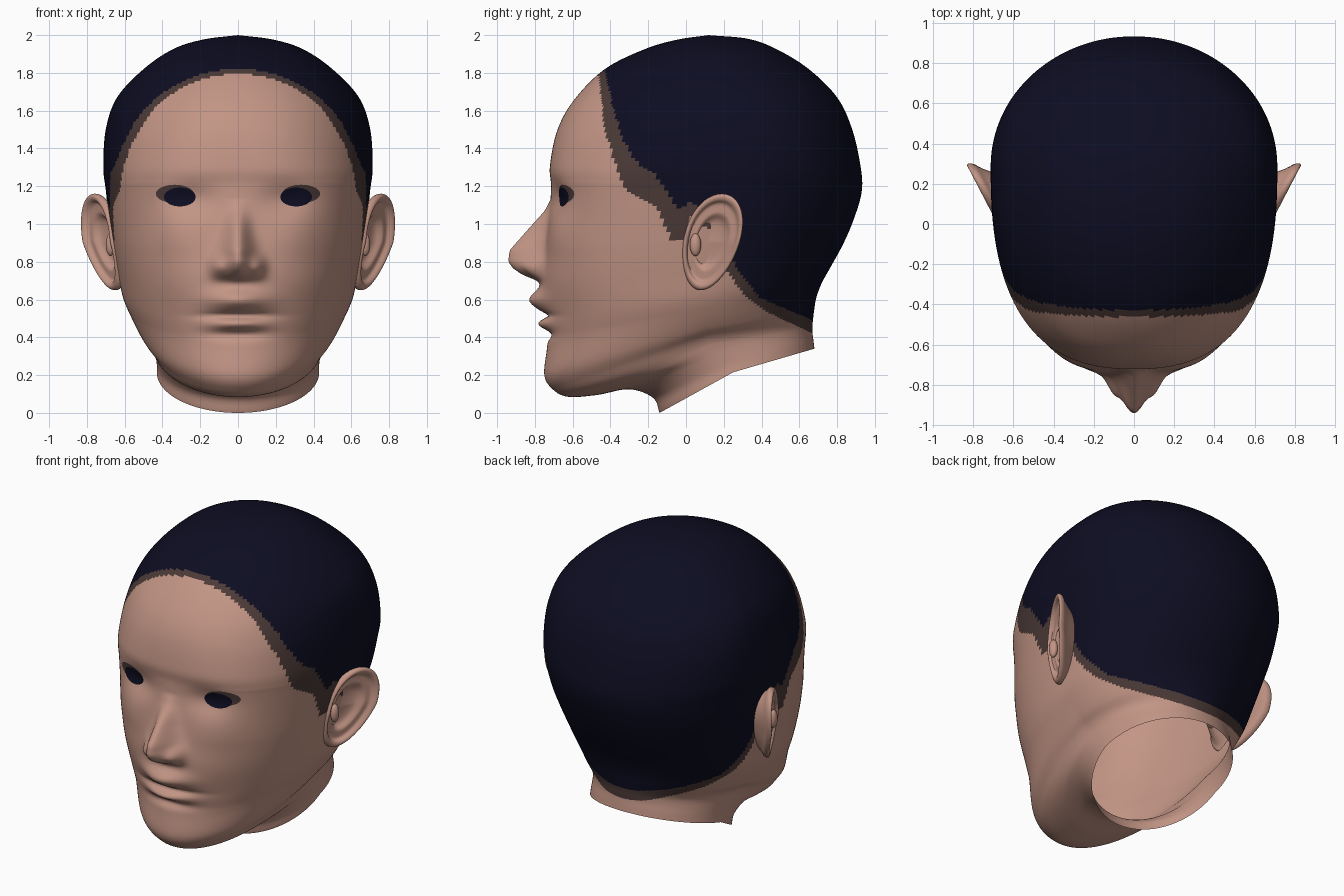
import bpy, bmesh, math
from mathutils import Vector
from mathutils.bvhtree import BVHTree

if "Cube" in bpy.data.objects:
    bpy.data.objects.remove(bpy.data.objects["Cube"])


def material(name, rgb):
    m = bpy.data.materials.new(name)
    m.diffuse_color = (*rgb, 1)
    m.use_nodes = True
    m.node_tree.nodes["Principled BSDF"].inputs["Base Color"].default_value = m.diffuse_color
    return m


SKIN = material("skin", (0.54, 0.30, 0.235))
HAIR = material("dark hair", (0.004, 0.004, 0.016))
EDGE = material("hair edge brown", (0.07, 0.042, 0.038))


def lerp(table, t):
    """Piecewise linear lookup."""
    if t <= table[0][0]:
        return table[0][1]
    for (a, va), (b, vb) in zip(table, table[1:]):
        if t <= b:
            return va + (vb - va) * (t - a) / (b - a)
    return table[-1][1]


def spline(rows, steps):
    """Smooth curve through rows of numbers."""
    first = [2 * a - b for a, b in zip(rows[0], rows[1])]
    last = [2 * a - b for a, b in zip(rows[-1], rows[-2])]
    p = [first] + [list(r) for r in rows] + [last]
    out = []
    for i in range(1, len(p) - 2):
        for k in range(steps):
            t = k / steps
            out.append([0.5 * (2 * b + (c - a) * t + (2 * a - 5 * b + 4 * c - d) * t * t
                               + (3 * b - a - 3 * c + d) * t ** 3)
                        for a, b, c, d in zip(*p[i - 1:i + 3])])
    out.append(list(rows[-1]))
    return out


def make_object(name, bm, mats):
    me = bpy.data.meshes.new(name)
    bm.to_mesh(me)
    bm.free()
    for m in mats:
        me.materials.append(m)
    for f in me.polygons:
        f.use_smooth = True
    ob = bpy.data.objects.new(name, me)
    bpy.context.collection.objects.link(ob)
    return ob


def skin_rings(bm, rings):
    """Bridge closed rings of points with quads."""
    vs = [[bm.verts.new(p) for p in ring] for ring in rings]
    n = len(vs[0])
    for a, b in zip(vs, vs[1:]):
        for j in range(n):
            k = (j + 1) % n
            bm.faces.new((a[j], a[k], b[k], b[j]))
    return vs


# Head rings: front (y, z), side (x, y, z), back (y, z), from neck to crown
RINGS = [
    (-.14, .00, .43, .25, .215, .68, .34),
    (-.175, .08, .43, .23, .26, .675, .38),
    (-.30, .125, .437, .18, .31, .67, .42),
    (-.47, .095, .445, .14, .345, .67, .445),
    (-.62, .085, .455, .12, .375, .67, .465),
    (-.70, .12, .475, .11, .405, .672, .49),
    (-.75, .20, .52, .11, .45, .678, .54),
    (-.735, .36, .57, .11, .53, .69, .61),
    (-.74, .50, .61, .12, .62, .72, .69),
    (-.765, .68, .635, .14, .74, .77, .78),
    (-.75, .85, .66, .17, .88, .835, .90),
    (-.725, 1.05, .685, .22, 1.04, .89, 1.03),
    (-.715, 1.20, .70, .25, 1.18, .93, 1.17),
    (-.72, 1.31, .713, .28, 1.30, .925, 1.30),
    (-.68, 1.50, .70, .28, 1.50, .88, 1.50),
    (-.59, 1.66, .64, .25, 1.67, .80, 1.67),
    (-.43, 1.82, .50, .20, 1.82, .65, 1.82),
    (-.22, 1.925, .345, .17, 1.925, .48, 1.925),
    (-.05, 1.975, .19, .14, 1.975, .33, 1.98),
    (.12, 2.0, 0, .12, 2.0, .12, 2.0),
]
SQUARE = [(.3, 2.0), (.55, 2.05), (.9, 2.4), (1.2, 2.6), (1.5, 2.3), (1.8, 2.1)]
NOSE = [(.675, 0), (.70, .02), (.73, .10), (.765, .155), (.80, .185), (.86, .185),
        (.90, .155), (1.0, .08), (1.07, .025), (1.13, 0)]
NOSE_W = [(.70, .10), (.80, .085), (.95, .06), (1.1, .05)]


def bump(x, z, cx, cz, sx, sz):
    return math.exp(-((x - cx) / sx) ** 2 - ((z - cz) / sz) ** 2)


def face_relief(x, z):
    """Forward push of nose, lips, brow and eye sockets."""
    x = abs(x)
    d = lerp(NOSE, z) * math.exp(-(x / lerp(NOSE_W, z)) ** 2)
    d += .05 * bump(x, z, .105, .775, .04, .05)      # nostril wing
    d += .075 * bump(x, z, 0, .595, .15, .055)       # upper lip
    d += .045 * bump(x, z, 0, .47, .14, .032)        # lower lip
    d -= .03 * bump(x, z, 0, .515, .17, .016)        # mouth line
    d -= .025 * bump(x, z, 0, .415, .15, .03)        # chin dip
    d -= .035 * bump(x, z, .25, 1.13, .13, .08)      # eye socket
    d += .015 * bump(x, z, .33, .95, .14, .12)       # cheek
    return d


# Head
COLS = 240
rings = []
for yf, zf, w, ys, zs, yb, zb in spline(RINGS, 12):
    ring = []
    for j in range(COLS):
        u = 2 * math.pi * j / COLS
        a = u - .4 * math.sin(u)
        c, s = math.cos(a), math.sin(a)
        n = lerp(SQUARE, zs) if c > 0 else 2.05
        r = (abs(c) ** n + abs(s) ** n) ** (-1 / n)
        c, s = c * r, s * r
        ye, ze = (yf, zf) if c > 0 else (yb, zb)
        x, y, z = w * s, ys + (ye - ys) * abs(c), zs + (ze - zs) * abs(c)
        if y < -.3 and z > .2:
            y -= face_relief(x, z) * min(1, (-.3 - y) / .2)
        ring.append((x, y, z))
    rings.append(ring)

# Hairline heights along y: outer brown border, then solid hair
BORDER = [(-.48, 2.0), (-.465, 1.81), (-.43, 1.5), (-.37, 1.31), (-.33, 1.19), (-.22, 1.13),
          (-.14, 1.07), (-.08, .91), (-.02, .91), (.02, 1.05), (.15, .95), (.23, .73),
          (.31, .62), (.44, .53), (.67, .42)]
SOLID = [(-.45, 2.0), (-.43, 1.82), (-.39, 1.63), (-.33, 1.44), (-.25, 1.31), (-.17, 1.27),
         (-.04, 1.08), (.03, 1.12), (.15, 1.05), (.27, .76), (.39, .61), (.67, .49)]
bm = bmesh.new()
skin_rings(bm, rings)
bmesh.ops.remove_doubles(bm, verts=bm.verts, dist=1e-5)
for f in bm.faces:
    p = f.calc_center_median()
    f.material_index = 1 if p.z > lerp(SOLID, p.y) else 2 if p.z > lerp(BORDER, p.y) else 0
tree = BVHTree.FromBMesh(bm)
make_object("head", bm, [SKIN, HAIR, EDGE])


# Eyes: thin oval plates laid on the face
def eye_plate(name, cx, cz, rx, rz, lift, mat):
    def on_face(x, z):
        hit = tree.ray_cast(Vector((x, -2, z)), Vector((0, 1, 0)))[0]
        return (x, hit.y - lift, z)
    bm = bmesh.new()
    rs = []
    for k in range(6, -1, -1):
        rs.append([on_face(cx + rx * k / 6 * math.cos(t * math.pi / 14),
                           cz + rz * k / 6 * math.sin(t * math.pi / 14)) for t in range(28)])
    skin_rings(bm, rs)
    bmesh.ops.remove_doubles(bm, verts=bm.verts, dist=1e-5)
    make_object(name, bm, [mat])


for side, s in (("right", 1), ("left", -1)):
    eye_plate(side + "_eyelid", s * .335, 1.16, .10, .048, .003, EDGE)
    eye_plate(side + "_eye", s * .308, 1.143, .084, .05, .007, HAIR)

# Ears: cupped egg-shaped shells flaring outward; (scale, outward shift) from back to bowl
EAR = [(.55, -.16), (.85, -.055), (.98, -.025), (1, 0), (.95, .014), (.87, .008),
       (.80, -.014), (.68, -.018), (.58, -.022), (.45, -.05), (.25, -.06), (0, -.062)]
rs = []
for k, dx in spline(EAR, 3):
    ring = []
    for j in range(48):
        a = 2 * math.pi * j / 48
        v = math.sin(a)
        y = .135 + k * (.055 * v + .15 * (1 + .12 * v) * math.cos(a))
        z = .905 + k * .255 * v
        ring.append((.665 + .52 * y + .05 * min(0, k * v) + dx, y, z))
    rs.append(ring)
bm = bmesh.new()
skin_rings(bm, rs)
bmesh.ops.remove_doubles(bm, verts=bm.verts, dist=1e-5)
bmesh.ops.recalc_face_normals(bm, faces=bm.faces)
ears = make_object("ears", bm, [SKIN])
ears.modifiers.new("mirror", "MIRROR").use_mirror_merge = False

# Small ear flap in front of each ear opening
bm = bmesh.new()
bmesh.ops.create_icosphere(bm, subdivisions=3, radius=1)
for v in bm.verts:
    v.co = (.675 + v.co.x * .025, .05 + v.co.y * .03, .89 + v.co.z * .06)
flap = make_object("ear_flaps", bm, [SKIN])
flap.modifiers.new("mirror", "MIRROR").use_mirror_merge = False
